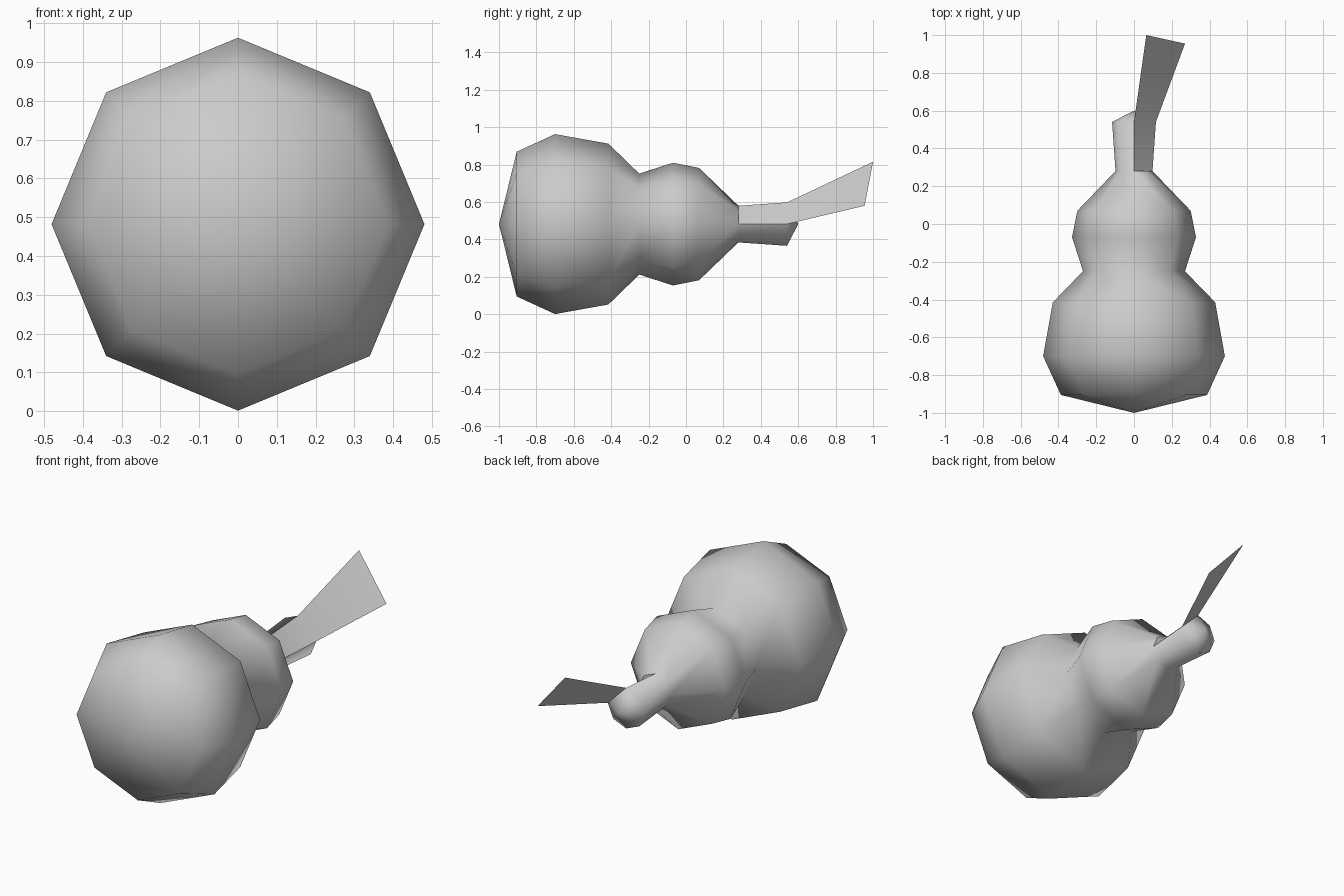
import bpy, bmesh
from math import cos, sin, pi

cube = bpy.data.objects.get("Cube")
if cube:
    bpy.data.objects.remove(cube, do_unlink=True)

SIDES = 8
AXIS_Z = 0.482

grey = bpy.data.materials.new("light grey")
grey.use_nodes = True
colour = (0.6, 0.6, 0.6, 1)
grey.diffuse_color = colour
grey.node_tree.nodes["Principled BSDF"].inputs["Base Color"].default_value = colour


def finish(bm, name):
    mesh = bpy.data.meshes.new(name)
    bm.to_mesh(mesh)
    bm.free()
    mesh.materials.append(grey)
    obj = bpy.data.objects.new(name, mesh)
    bpy.context.collection.objects.link(obj)
    return obj


# Gourd body and stem: (y, radius) rings turned about the long axis
profile = [(-0.905, 0.387), (-0.70, 0.481), (-0.415, 0.43), (-0.25, 0.27),
           (-0.07, 0.328), (0.07, 0.3), (0.28, 0.098), (0.54, 0.116)]
bm = bmesh.new()
rings = []
for y, r in profile:
    rings.append([bm.verts.new((r * cos(2 * pi * i / SIDES), y,
                                AXIS_Z + r * sin(2 * pi * i / SIDES)))
                  for i in range(SIDES)])
front_tip = bm.verts.new((0, -1, AXIS_Z))
stem_tip = bm.verts.new((0, 0.6, AXIS_Z))
neck, end = rings[-2], rings[-1]
for a, b in zip(rings, rings[1:]):
    for i in range(SIDES):
        # the upper +x quarter of the stem is closed by the leaf
        if a is neck and i < 2:
            continue
        j = (i + 1) % SIDES
        bm.faces.new((a[i], a[j], b[j], b[i]))
for i in range(SIDES):
    j = (i + 1) % SIDES
    bm.faces.new((front_tip, rings[0][j], rings[0][i]))
    bm.faces.new((stem_tip, end[i], end[j]))

# Flatten the stem end where the leaf joins
end[1].co = (end[0].co + end[2].co) / 2
bmesh.ops.recalc_face_normals(bm, faces=bm.faces)
for f in bm.faces:
    f.smooth = True
leaf_edges = [(neck[2].co.copy(), neck[0].co.copy()),
              (end[2].co.copy(), end[0].co.copy()),
              ((0.065, 1.0, 0.815), (0.27, 0.955, 0.58))]
shoulder = neck[1].co.copy()
finish(bm, "gourd_body")

# Leaf: one thin strip running along the stem and flaring outward
bm = bmesh.new()
rows = [[bm.verts.new(p) for p in pair] for pair in leaf_edges]
for (a, b), (c, d) in zip(rows, rows[1:]):
    bm.faces.new((a, c, d, b)).normal_update()
for f in bm.faces:
    f.smooth = True
    if f.normal.z < 0:
        f.normal_flip()
finish(bm, "stem_leaf")

# Small ledge closing the neck under the leaf
bm = bmesh.new()
ledge = bm.faces.new([bm.verts.new(p) for p in (*leaf_edges[0], shoulder)])
ledge.normal_update()
if ledge.normal.y < 0:
    ledge.normal_flip()
finish(bm, "neck_ledge")
